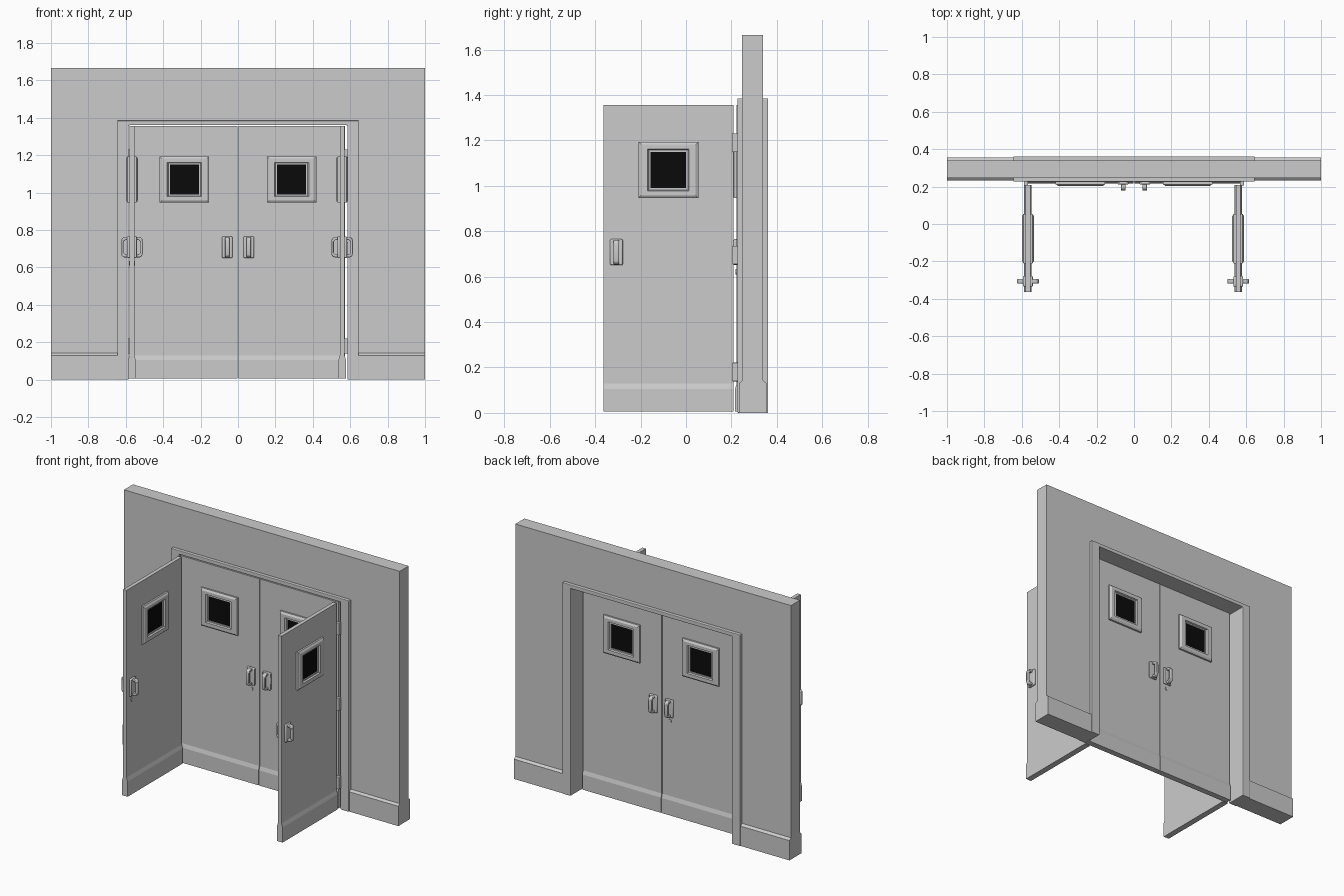
import bpy, bmesh, math
from mathutils import Matrix, Vector

if "Cube" in bpy.data.objects:
    bpy.data.objects.remove(bpy.data.objects["Cube"])


def material(name, c):
    m = bpy.data.materials.new(name)
    m.diffuse_color = (c, c, c, 1)
    m.use_nodes = True
    m.node_tree.nodes["Principled BSDF"].inputs["Base Color"].default_value = m.diffuse_color
    return m


GREY = material("painted_grey", 0.6)
BLACK = material("dark_glass", 0.003)


def finish(name, bm, mat=GREY, matrix=None, bevel=0, smooth=False):
    bmesh.ops.recalc_face_normals(bm, faces=bm.faces)
    me = bpy.data.meshes.new(name)
    bm.to_mesh(me)
    bm.free()
    me.materials.append(mat)
    ob = bpy.data.objects.new(name, me)
    bpy.context.collection.objects.link(ob)
    if matrix:
        ob.matrix_world = matrix
    if bevel:
        b = ob.modifiers.new("bevel", 'BEVEL')
        b.width, b.segments = bevel, 2
    if smooth:
        bpy.ops.object.select_all(action='DESELECT')
        ob.select_set(True)
        bpy.context.view_layer.objects.active = ob
        bpy.ops.object.shade_smooth_by_angle(angle=math.radians(35))
    return ob


def prism(name, outline, depth, start, place, **kw):
    """Extrude a 2D outline along one axis; place maps (u, v, w) to 3D."""
    bm = bmesh.new()
    ends = [[bm.verts.new(place(u, v, w)) for u, v in outline] for w in (start, start + depth)]
    for e in ends:
        bm.faces.new(e)
    n = len(outline)
    for i in range(n):
        j = (i + 1) % n
        bm.faces.new((ends[0][i], ends[0][j], ends[1][j], ends[1][i]))
    return finish(name, bm, **kw)


def along_x(u, v, w):
    return Vector((w, u, v))


def along_y(u, v, w):
    return Vector((u, w, v))


def box(name, x, y, z, **kw):
    return prism(name, [(x[0], z[0]), (x[1], z[0]), (x[1], z[1]), (x[0], z[1])],
                 y[1] - y[0], y[0], along_y, **kw)


def portal(name, xo, zo, xi, zi, y0, y1, **kw):
    pts = [(-xo, 0), (-xo, zo), (xo, zo), (xo, 0), (xi, 0), (xi, zi), (-xi, zi), (-xi, 0)]
    return prism(name, pts, y1 - y0, y0, along_y, **kw)


# wall, door frame and skirting
portal("wall", 1, 1.665, 0.62, 1.372, 0.247, 0.34)
portal("door_frame", 0.645, 1.385, 0.585, 1.36, 0.226, 0.362, bevel=0.004)
skirting = [(0.233, 0), (0.233, 0.13), (0.247, 0.142), (0.34, 0.142), (0.356, 0.13), (0.356, 0)]
prism("skirting_left", skirting, 0.36, -1, along_x)
prism("skirting_right", skirting, 0.36, 0.64, along_x)

# hinges on both jambs
for s, side in ((-1, "left"), (1, "right")):
    for z in (0.18, 0.695, 1.19):
        xs = sorted((s * 0.566, s * 0.588))
        box("hinge_" + side, xs, (0.205, 0.23), (z - 0.041, z + 0.041), bevel=0.003)

WIDTH, TOP = 0.573, 1.357
WIN_X, WIN_Z = 0.2865, 1.07
GRIP_X, GRIP_Z = 0.515, 0.708


def window_trim(name, side, matrix):
    # nested rectangles: half width, half height, distance from the door centre
    rings = [(0.132, 0.124, 0.010), (0.132, 0.124, 0.024), (0.120, 0.112, 0.032),
             (0.092, 0.092, 0.032), (0.086, 0.088, 0.022), (0.078, 0.080, 0.022),
             (0.078, 0.080, 0.010)]
    bm = bmesh.new()
    loops = [[bm.verts.new((WIN_X + a * w, side * d, WIN_Z + b * h))
              for a, b in ((-1, -1), (1, -1), (1, 1), (-1, 1))] for w, h, d in rings]
    for k in range(len(loops)):
        p, q = loops[k], loops[(k + 1) % len(loops)]
        for i in range(4):
            j = (i + 1) % 4
            bm.faces.new((p[i], p[j], q[j], q[i]))
    finish(name, bm, matrix=matrix)


def handle(name, side, matrix):
    # back plate
    ys = sorted((side * 0.010, side * 0.026))
    box(name + "_plate", (GRIP_X - 0.028, GRIP_X + 0.028), ys,
        (GRIP_Z - 0.057, GRIP_Z + 0.057), matrix=matrix, bevel=0.005, smooth=True)
    # looped pull grip
    outer = [(0.02, -0.054), (0.045, -0.054), (0.055, -0.045), (0.058, -0.03),
             (0.058, 0.03), (0.055, 0.045), (0.045, 0.054), (0.02, 0.054)]
    inner = [(0.02, 0.038), (0.038, 0.038), (0.045, 0.03), (0.045, -0.03),
             (0.038, -0.038), (0.02, -0.038)]
    pts = [(side * d, GRIP_Z + z) for d, z in outer + inner]
    prism(name + "_grip", pts, 0.024, GRIP_X - 0.012, along_x,
          matrix=matrix, bevel=0.004, smooth=True)


def door(name, hinge, angle, lock):
    m = Matrix.Translation((hinge[0], hinge[1], 0)) @ Matrix.Rotation(math.radians(angle), 4, 'Z')
    # leaf with a thicker kick plate at the bottom
    t, k = 0.0125, 0.02
    half = [(k, 0.006), (k, 0.105), (t, 0.13), (t, TOP)]
    section = half + [(-y, z) for y, z in reversed(half)]
    prism(name + "_leaf", section, WIDTH - 0.002, 0, along_x, matrix=m)
    for s, label in ((-1, "_front"), (1, "_back")):
        window_trim(name + "_window_trim" + label, s, m)
        box(name + "_glass" + label, (WIN_X - 0.078, WIN_X + 0.078),
            sorted((s * 0.010, s * 0.016)), (WIN_Z - 0.08, WIN_Z + 0.08), mat=BLACK, matrix=m)
        handle(name + "_handle" + label, s, m)
    if lock:
        # small lock cylinder under the handle
        bm = bmesh.new()
        bmesh.ops.create_cone(bm, cap_ends=True, segments=16, radius1=0.012, radius2=0.012,
                              depth=0.034, matrix=Matrix.Translation((GRIP_X, 0, 0.622))
                              @ Matrix.Rotation(math.pi / 2, 4, 'X'))
        finish(name + "_lock", bm, matrix=m, smooth=True)


# closed pair in the frame, and the same pair swung open
door("closed_door_left", (-WIDTH, 0.236), 0, True)
door("closed_door_right", (WIDTH, 0.236), 180, False)
door("open_door_left", (-0.567, 0.2085), -90, True)
door("open_door_right", (0.557, 0.2085), -90, False)
